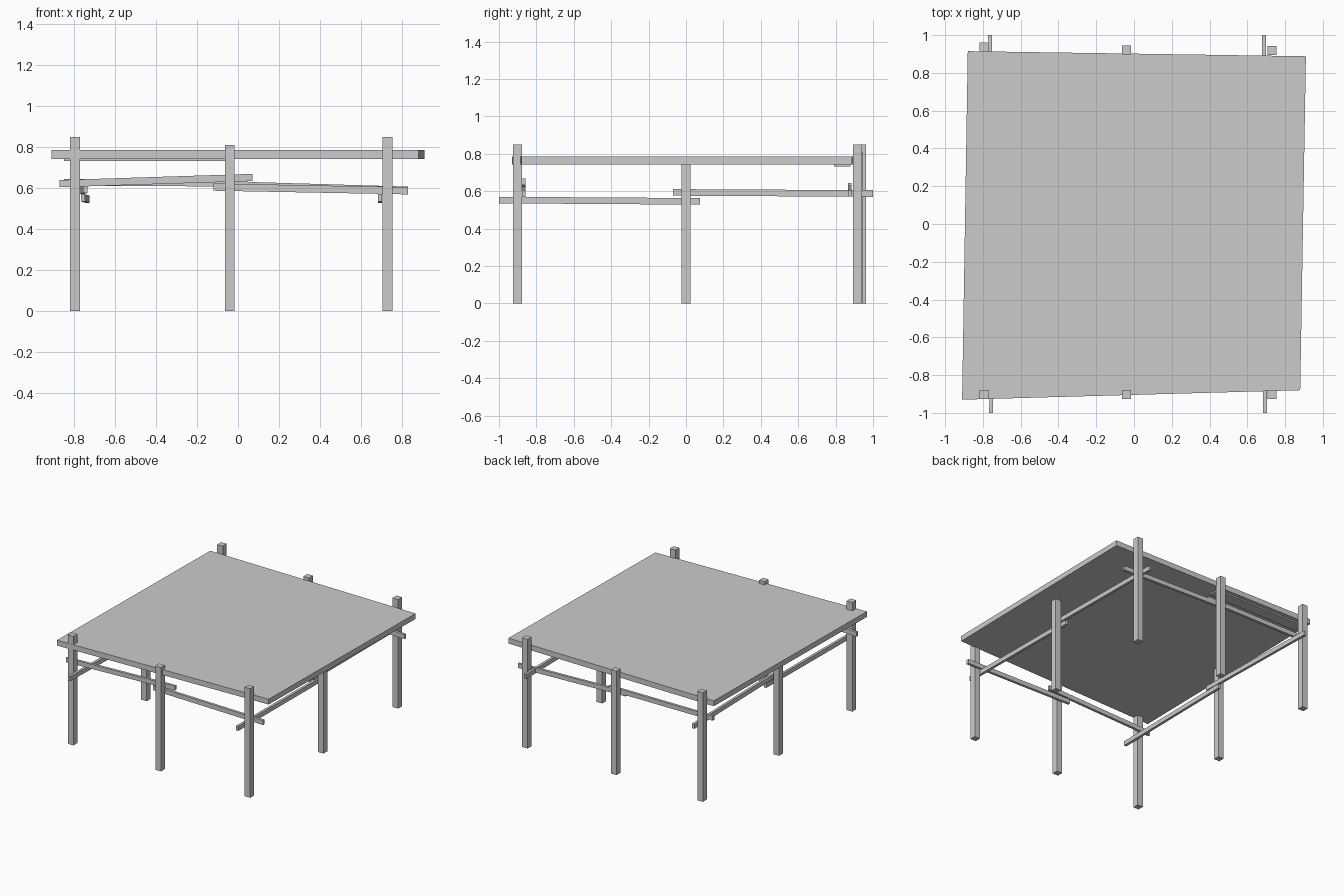
import bpy
import bmesh
from mathutils import Vector

cube = bpy.data.objects.get("Cube")
if cube:
    bpy.data.objects.remove(cube)

grey = bpy.data.materials.new("weathered grey")
grey.use_nodes = True
COLOUR = (0.6, 0.6, 0.6, 1)
grey.diffuse_color = COLOUR
grey.node_tree.nodes["Principled BSDF"].inputs["Base Color"].default_value = COLOUR


def prism(name, base, offset):
    """Extrude a four-sided outline by an offset vector."""
    bm = bmesh.new()
    face = bm.faces.new([bm.verts.new(p) for p in base])
    out = bmesh.ops.extrude_face_region(bm, geom=[face])
    moved = [g for g in out["geom"] if isinstance(g, bmesh.types.BMVert)]
    bmesh.ops.translate(bm, verts=moved, vec=offset)
    bmesh.ops.recalc_face_normals(bm, faces=bm.faces)
    mesh = bpy.data.meshes.new(name)
    bm.to_mesh(mesh)
    bm.free()
    mesh.materials.append(grey)
    obj = bpy.data.objects.new(name, mesh)
    bpy.context.collection.objects.link(obj)
    return obj


def post(name, x, y, top, size=0.048):
    h = size / 2
    base = [(x + sx * h, y + sy * h, 0) for sx, sy in ((-1, -1), (1, -1), (1, 1), (-1, 1))]
    prism(name, base, (0, 0, top))


def rail(name, start, end, width=0.02, height=0.035):
    """Straight lath between two centre points, with upright ends."""
    a, b = Vector(start), Vector(end)
    along = b - a
    side = Vector((0, width / 2, 0)) if abs(along.x) > abs(along.y) else Vector((width / 2, 0, 0))
    up = Vector((0, 0, height / 2))
    prism(name, [a - side - up, a + side - up, a + side + up, a - side + up], along)


# Posts: outer ones pass the top, side ones stop beneath it
post("front_right_post", -0.795, -0.902, 0.85)
post("front_middle_post", -0.04, -0.902, 0.81)
post("front_left_post", 0.73, -0.902, 0.85)
post("back_right_post", -0.795, 0.938, 0.85)
post("back_middle_post", -0.04, 0.922, 0.81)
post("back_left_post", 0.73, 0.918, 0.85)
post("side_right_post", -0.795, 0, 0.745)
post("side_left_post", 0.73, 0, 0.745)

# Roof: two slightly skewed boards meeting across the middle
Z, T = 0.743, 0.042
mid_r, mid_l = (-0.895, -0.005, Z), (0.895, 0.005, Z)
prism("front_roof_board", [(-0.91, -0.93, Z), (0.88, -0.88, Z), mid_l, mid_r], (0, 0, T))
prism("back_roof_board", [mid_r, mid_l, (0.91, 0.888, Z), (-0.88, 0.915, Z)], (0, 0, T))

# Batten under the back right of the roof
rail("roof_batten", (-0.85, 0.835, 0.739), (-0.05, 0.835, 0.739), 0.09, 0.014)

# Laths tied across the posts, overlapping at the middle
rail("front_right_rail", (-0.87, -0.868, 0.622), (0.07, -0.868, 0.652))
rail("front_left_rail", (-0.12, -0.868, 0.605), (0.83, -0.868, 0.587))
rail("back_right_rail", (-0.85, 0.875, 0.628), (0.05, 0.875, 0.626))
rail("back_left_rail", (-0.1, 0.875, 0.617), (0.83, 0.875, 0.59))
rail("side_right_front_rail", (-0.757, -1, 0.553), (-0.735, 0.075, 0.546))
rail("side_right_back_rail", (-0.745, -0.07, 0.594), (-0.762, 1, 0.588))
rail("side_left_front_rail", (0.693, -1, 0.553), (0.693, 0.075, 0.546))
rail("side_left_back_rail", (0.693, -0.07, 0.594), (0.688, 1, 0.588))
